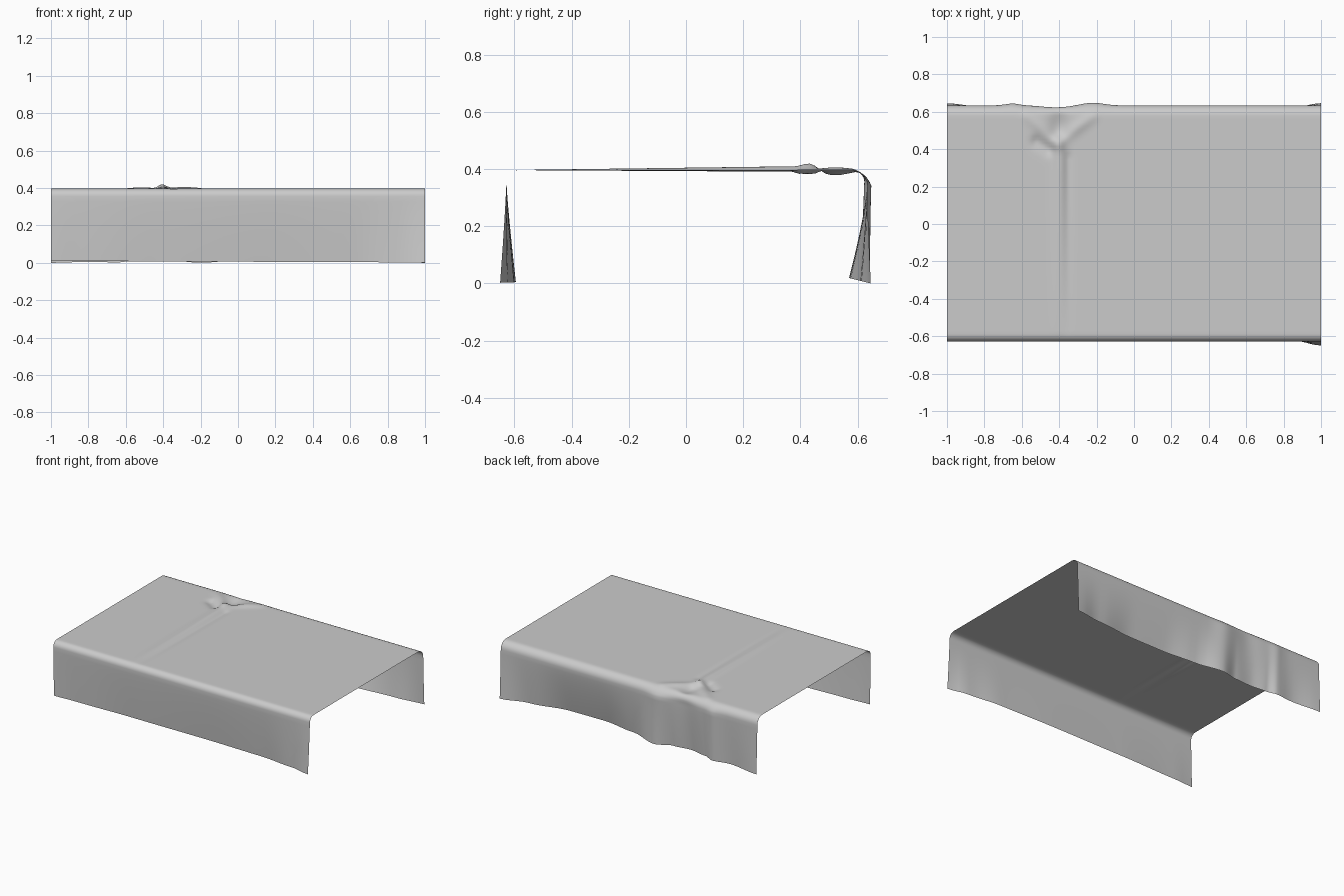
import bpy, bmesh
from math import exp, sin, cos, pi, hypot

old = bpy.data.objects.get("Cube")
if old:
    bpy.data.objects.remove(old, do_unlink=True)

# Plain grey cloth
cloth = bpy.data.materials.new("grey_cloth")
cloth.use_nodes = True
grey = (0.6, 0.6, 0.6, 1)
cloth.diffuse_color = grey
cloth.node_tree.nodes["Principled BSDF"].inputs["Base Color"].default_value = grey

TOP, FRONT, BACK = 0.396, -0.628, 0.634
R_FRONT, R_BACK = 0.04, 0.055

# Hem position (x, y) along each hanging side
FRONT_HEM = [(-1, -.62), (-.85, -.612), (-.4, -.6), (.2, -.595), (.6, -.6), (.85, -.622), (1, -.65)]
BACK_HEM = [(-1, .645), (-.78, .622), (-.65, .638), (-.58, .615), (-.46, .6), (-.33, .61),
            (-.2, .643), (0, .595), (.23, .57), (.5, .572), (.8, .61), (1, .646)]


def hem_at(hem, x):
    for (x0, y0), (x1, y1) in zip(hem, hem[1:]):
        if x <= x1:
            t = (x - x0) / (x1 - x0)
            return y0 + (y1 - y0) * t * t * (3 - 2 * t)
    return hem[-1][1]


def bell(d, width):
    return exp(-(d / width) ** 2)


def ridge(x, y, a, b, width):
    """Soft fold along the segment from a to b."""
    dx, dy = b[0] - a[0], b[1] - a[1]
    t = ((x - a[0]) * dx + (y - a[1]) * dy) / (dx * dx + dy * dy)
    t = min(1, max(0, t))
    return bell(hypot(x - a[0] - t * dx, y - a[1] - t * dy), width)


def top_height(x, y):
    """Flat top with a long crease ending in a forked pinch near the back."""
    grow = min(1, max(0, (y + 0.62) / 0.9))
    fade = min(1, max(0, (BACK - y) / 0.1))
    fold = 0.012 * grow * ridge(x, y, (-.40, -.6), (-.40, .4), .03)
    fold -= 0.006 * grow * ridge(x, y, (-.35, -.6), (-.35, .36), .02)
    fold += 0.010 * ridge(x, y, (-.40, .44), (-.22, .58), .03)
    fold += 0.008 * ridge(x, y, (-.42, .44), (-.57, .58), .03)
    fold -= 0.018 * ridge(x, y, (-.40, .50), (-.40, .57), .05)
    fold -= 0.014 * ridge(x, y, (-.46, .40), (-.52, .44), .03)
    fold += 0.008 * bell(hypot(x + .40, y - .44), .04)
    return fold * fade


# Cross-section stations: front wall, front bend, top, back bend, back wall
WALL, BEND, FLAT = 12, 6, 64
stations = [("front", 1 - i / WALL) for i in range(WALL)]
stations += [("front_bend", i / BEND) for i in range(BEND)]
stations += [("top", i / FLAT) for i in range(FLAT)]
stations += [("back_bend", i / BEND) for i in range(BEND)]
stations += [("back", i / WALL) for i in range(WALL + 1)]


def point(x, part, t):
    if part == "front":
        z_top = TOP - R_FRONT
        y = FRONT + (hem_at(FRONT_HEM, x) - FRONT) * t ** 1.2
        return y, z_top + (0.006 - 0.004 * x - z_top) * t
    if part == "front_bend":
        a = t * pi / 2
        return FRONT + R_FRONT * (1 - cos(a)), TOP - R_FRONT * (1 - sin(a))
    if part == "top":
        y0, y1 = FRONT + R_FRONT, BACK - R_BACK
        y = y0 + (y1 - y0) * t
        return y, TOP + top_height(x, y)
    # Two vertical folds push the back side outward
    bulge = 0.014 * bell(x + .22, .08) + 0.010 * bell(x + .65, .05) - 0.012 * bell(x + .42, .09)
    if part == "back_bend":
        a = t * pi / 2
        y = BACK - R_BACK * (1 - sin(a))
        z = TOP - R_BACK * (1 - cos(a))
        return y + bulge * t * t, z + top_height(x, y) * (1 - t)
    z_top = TOP - R_BACK
    hem = hem_at(BACK_HEM, x)
    y = BACK + (hem - BACK) * t ** 1.3 + bulge * (1 - t)
    return y, z_top + (0.25 * max(0, 0.645 - hem) - z_top) * t


# Draped sheet, finer columns around the crease
columns = [-1 + i * 0.04 for i in range(8)]
columns += [-0.68 + i * 0.01 for i in range(60)]
columns += [-0.08 + i * 0.04 for i in range(28)]
bm = bmesh.new()
rows = [[bm.verts.new((x, *point(x, p, t))) for p, t in stations] for x in columns]
for r0, r1 in zip(rows, rows[1:]):
    for j in range(len(stations) - 1):
        bm.faces.new((r0[j], r1[j], r1[j + 1], r0[j + 1]))
bm.normal_update()
mesh = bpy.data.meshes.new("draped_cloth")
bm.to_mesh(mesh)
bm.free()
mesh.materials.append(cloth)
sheet = bpy.data.objects.new("draped_cloth", mesh)
bpy.context.collection.objects.link(sheet)
for face in mesh.polygons:
    face.use_smooth = True
